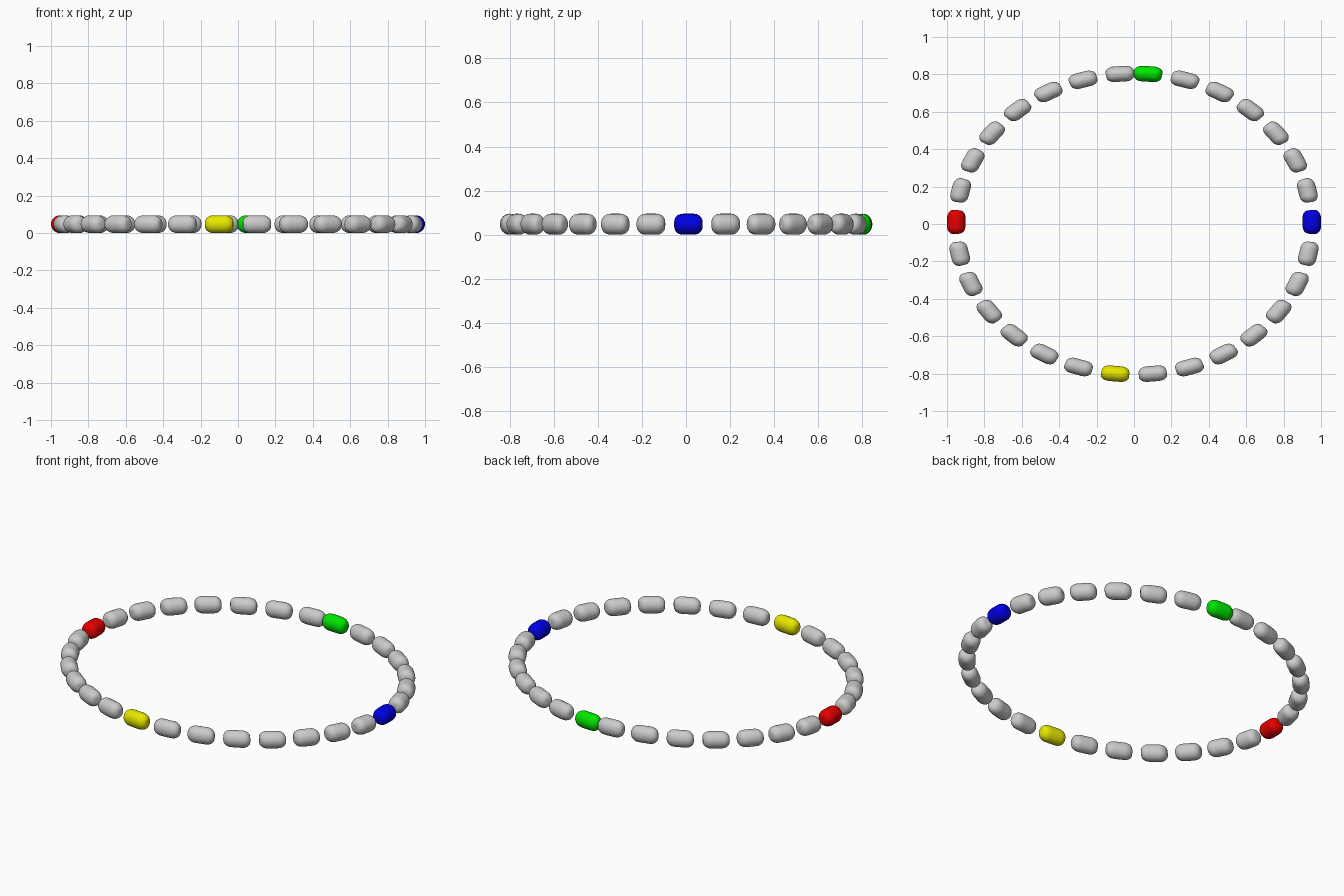
import bpy, bmesh
from math import sin, cos, pi, radians

if "Cube" in bpy.data.objects:
    bpy.data.objects.remove(bpy.data.objects["Cube"])

A, B = 0.951, 0.805          # ellipse radii of the ring
COUNT = 30
HALF_LEN, HALF_W, HALF_H = 0.079, 0.0515, 0.0475   # length and width on a unit ring, real height
STEP = (2 * pi - 2 * HALF_LEN) / (COUNT - 1)       # first and last bead touch
SEGS = 24


def material(name, rgb):
    m = bpy.data.materials.new(name)
    m.diffuse_color = (*rgb, 1)
    m.use_nodes = True
    m.node_tree.nodes["Principled BSDF"].inputs["Base Color"].default_value = m.diffuse_color
    return m


# bead profile: flat end, rounded shoulder, straight middle (position, radius as fractions)
FLAT, ROUND = 0.3, 0.6
end = [(1 - ROUND + ROUND * cos(k * pi / 16), FLAT + (1 - FLAT) * sin(k * pi / 16)) for k in range(9)]
PROFILE = [(-p, r) for p, r in end] + [(0, 1)] + [(p, r) for p, r in reversed(end)]


def bead(name, angle, mat=None):
    """Rounded bead bent along the elliptical ring at the given angle."""
    bm = bmesh.new()
    rings = []
    for p, r in PROFILE:
        ring = []
        for k in range(SEGS):
            a = 2 * pi * k / SEGS
            t = angle + p * HALF_LEN
            rad = 1 + HALF_W * r * cos(a)
            ring.append(bm.verts.new((A * rad * sin(t), B * rad * cos(t), HALF_H * (1 + r * sin(a)))))
        rings.append(ring)
    for r0, r1 in zip(rings, rings[1:]):
        for k in range(SEGS):
            n = (k + 1) % SEGS
            bm.faces.new((r0[k], r0[n], r1[n], r1[k]))
    bm.faces.new(rings[0])
    bm.faces.new(rings[-1])
    bmesh.ops.recalc_face_normals(bm, faces=bm.faces)
    for f in bm.faces:
        f.smooth = True
    me = bpy.data.meshes.new(name)
    bm.to_mesh(me)
    bm.free()
    if mat:
        me.materials.append(mat)
    bpy.context.collection.objects.link(bpy.data.objects.new(name, me))


# four coloured beads among the grey ones
coloured = {
    0: ("green", (0.0, 0.8, 0.0)),
    7: ("blue", (0.0, 0.0, 0.8)),
    15: ("yellow", (0.8, 0.8, 0.0)),
    22: ("red", (0.8, 0.0, 0.0)),
}
for i in range(COUNT):
    angle = HALF_LEN + i * STEP
    if i in coloured:
        colour, rgb = coloured[i]
        bead(colour + "_bead", angle, material(colour, rgb))
    else:
        bead(f"grey_bead_{i:02d}", angle)
